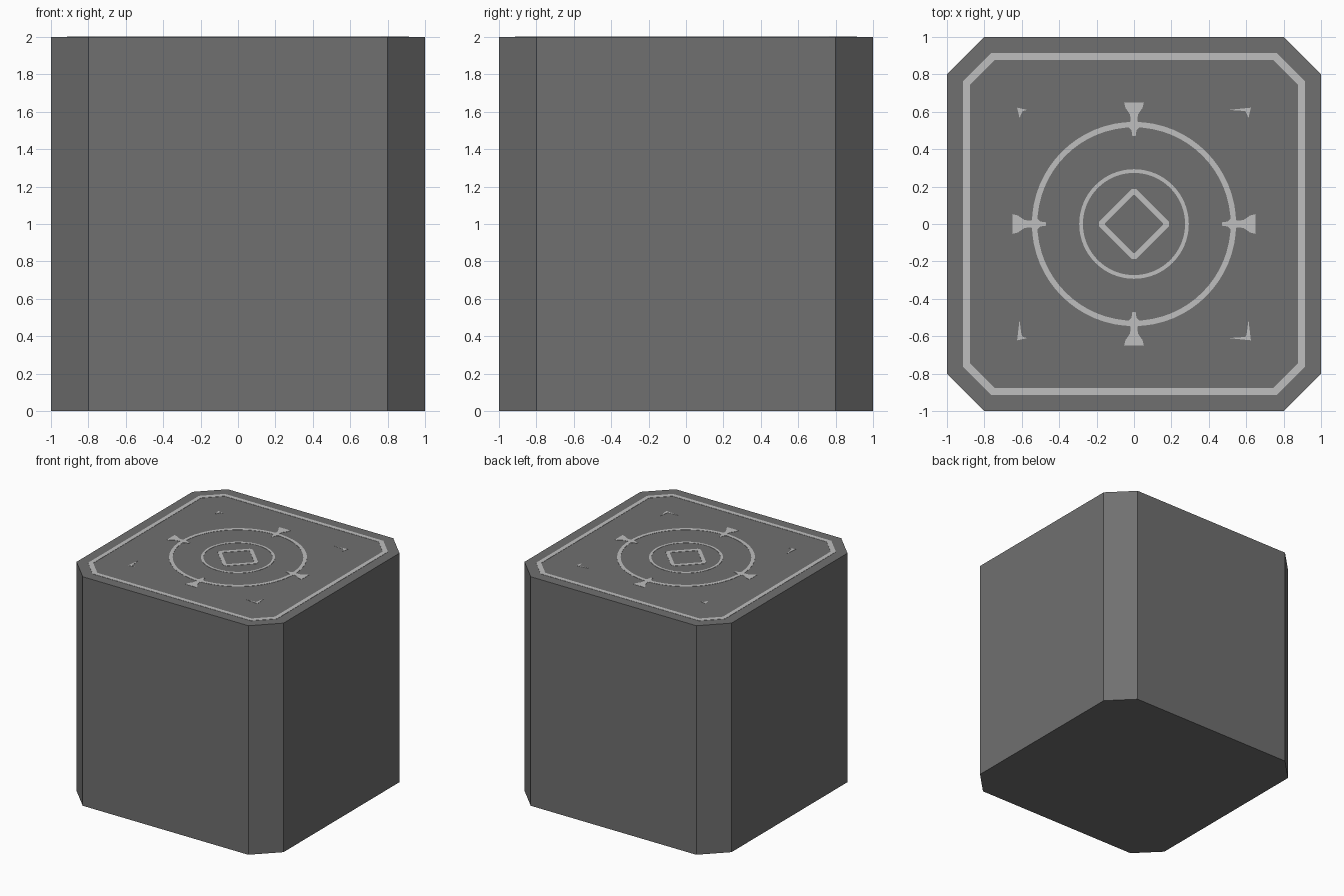
import bpy, bmesh, math

if "Cube" in bpy.data.objects:
    bpy.data.objects.remove(bpy.data.objects["Cube"])

def material(name, value):
    m = bpy.data.materials.new(name)
    m.diffuse_color = (value, value, value, 1)
    m.use_nodes = True
    m.node_tree.nodes["Principled BSDF"].inputs["Base Color"].default_value = m.diffuse_color
    return m

DARK = material("dark grey", 0.162)
LIGHT = material("light grey", 0.52)
TOP = 2.0
PLATE = (TOP - 0.002, TOP + 0.002)

def finish(bm, name, mat):
    bmesh.ops.recalc_face_normals(bm, faces=bm.faces)
    me = bpy.data.meshes.new(name)
    bm.to_mesh(me)
    bm.free()
    me.materials.append(mat)
    ob = bpy.data.objects.new(name, me)
    bpy.context.collection.objects.link(ob)
    return ob

def prism(name, pts, z0, z1, mat):
    bm = bmesh.new()
    lo = [bm.verts.new((x, y, z0)) for x, y in pts]
    hi = [bm.verts.new((x, y, z1)) for x, y in pts]
    n = len(pts)
    bm.faces.new(lo[::-1])
    bm.faces.new(hi)
    for i in range(n):
        j = (i + 1) % n
        bm.faces.new((lo[i], lo[j], hi[j], hi[i]))
    return finish(bm, name, mat)

def frame(name, outer, inner):
    """Flat band between two matching outlines."""
    bm = bmesh.new()
    loops = [[bm.verts.new((x, y, z)) for x, y in pts]
             for pts, z in ((outer, PLATE[0]), (outer, PLATE[1]),
                            (inner, PLATE[1]), (inner, PLATE[0]))]
    n = len(outer)
    for a in range(4):
        p, q = loops[a], loops[(a + 1) % 4]
        for i in range(n):
            j = (i + 1) % n
            bm.faces.new((p[i], p[j], q[j], q[i]))
    return finish(bm, name, LIGHT)

def turn(p, k):
    x, y = p
    for _ in range(k):
        x, y = -y, x
    return x, y

def octagon(a, b):
    return [turn(p, k) for k in range(4) for p in ((a, -b), (a, b))]

def circle(r, n=64):
    return [(r * math.cos(2 * math.pi * i / n), r * math.sin(2 * math.pi * i / n))
            for i in range(n)]

# Block with chamfered upright corners
prism("block", octagon(1.0, 0.8), 0, TOP, DARK)

# Painted border, rings and central diamond
frame("border", octagon(0.913, 0.765), octagon(0.877, 0.745))
frame("outer_ring", circle(0.546), circle(0.517))
frame("inner_ring", circle(0.293), circle(0.273))
frame("diamond", octagon(0.186, 0.014), octagon(0.154, 0.004))

# Flared marks on the four sides of the outer ring
half = [(0.65, 0.053), (0.62, 0.045), (0.585, 0.021), (0.55, 0.018),
        (0.535, 0.032), (0.515, 0.028), (0.50, 0.013), (0.47, 0.009)]
flare = half + [(x, -y) for x, y in reversed(half)]
for k in range(4):
    prism(f"flared_mark_{k + 1}", [turn(p, k) for p in flare], *PLATE, LIGHT)

# Corner ticks: x sign, y sign, length along x, length along y
for i, (sx, sy, lx, ly) in enumerate([(1, 1, .12, .055), (-1, 1, .055, .055),
                                      (-1, -1, .055, .11), (1, -1, .12, .11)]):
    pts = [(.625, .622), (.625 - lx, .61), (.595, .604),
           (.602, .59), (.612, .622 - ly)]
    prism(f"corner_tick_{i + 1}", [(sx * x, sy * y) for x, y in pts], *PLATE, LIGHT)
